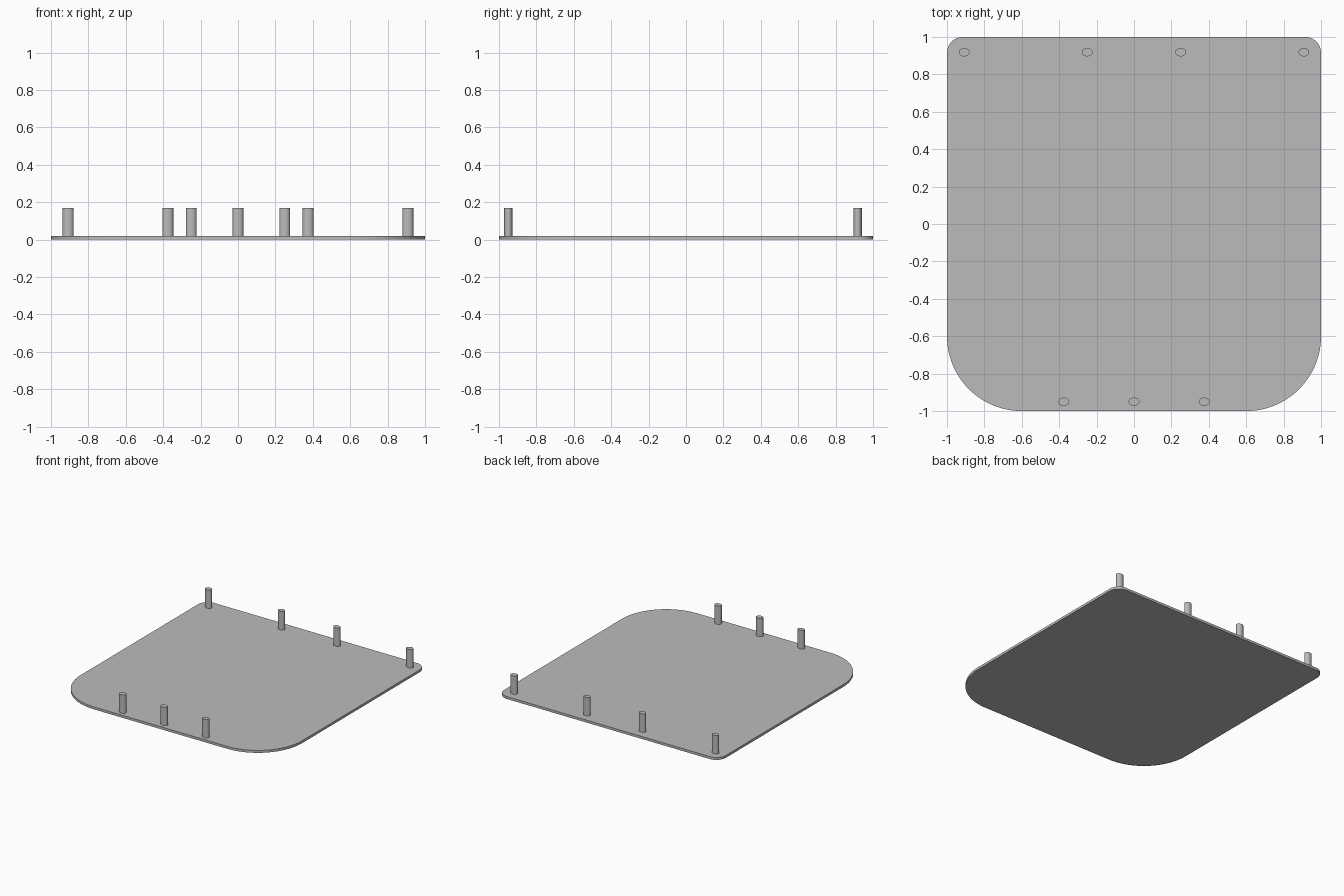
import bpy
import bmesh
from math import cos, sin, pi

cube = bpy.data.objects.get("Cube")
if cube:
    bpy.data.objects.remove(cube, do_unlink=True)

PLATE_TOP = 0.02
PIN_TOP = 0.17

grey = bpy.data.materials.new("plain grey")
grey.use_nodes = True
colour = (0.5, 0.5, 0.5, 1.0)
grey.diffuse_color = colour
grey.node_tree.nodes["Principled BSDF"].inputs["Base Color"].default_value = colour


def extrude_outline(name, outline, bottom, top):
    """Solid with a flat outline, raised from bottom to top."""
    bm = bmesh.new()
    face = bm.faces.new([bm.verts.new((x, y, bottom)) for x, y in outline])
    raised = bmesh.ops.extrude_face_region(bm, geom=[face])["geom"]
    for v in raised:
        if isinstance(v, bmesh.types.BMVert):
            v.co.z = top
    bmesh.ops.recalc_face_normals(bm, faces=bm.faces)
    mesh = bpy.data.meshes.new(name)
    bm.to_mesh(mesh)
    bm.free()
    mesh.materials.append(grey)
    obj = bpy.data.objects.new(name, mesh)
    bpy.context.collection.objects.link(obj)
    bpy.ops.object.select_all(action="DESELECT")
    obj.select_set(True)
    bpy.context.view_layer.objects.active = obj
    bpy.ops.object.shade_smooth_by_angle()
    return obj


def arc(cx, cy, rx, ry, start, sweep, steps):
    angles = [start + sweep * i / steps for i in range(steps + 1)]
    return [(cx + rx * cos(a), cy + ry * sin(a)) for a in angles]


# Base plate: small rounded corners at the back, large ones at the front
outline = []
corners = [(1, 1, 0.085), (-1, 1, 0.085), (-1, -1, 0.4), (1, -1, 0.4)]
for i, (sx, sy, r) in enumerate(corners):
    outline += arc(sx * (1 - r), sy * (1 - r), r, r, i * pi / 2, pi / 2, 24)
extrude_outline("base_plate", outline, 0, PLATE_TOP)

# Upright oval pins along the back and front edges
rows = {
    "back_pin": (0.918, (-0.908, -0.25, 0.25, 0.908)),
    "front_pin": (-0.95, (-0.375, 0, 0.375)),
}
for name, (y, positions) in rows.items():
    for n, x in enumerate(positions, 1):
        oval = arc(x, y, 0.029, 0.022, 0, 2 * pi, 32)[:-1]
        extrude_outline(f"{name}_{n}", oval, PLATE_TOP, PIN_TOP)
